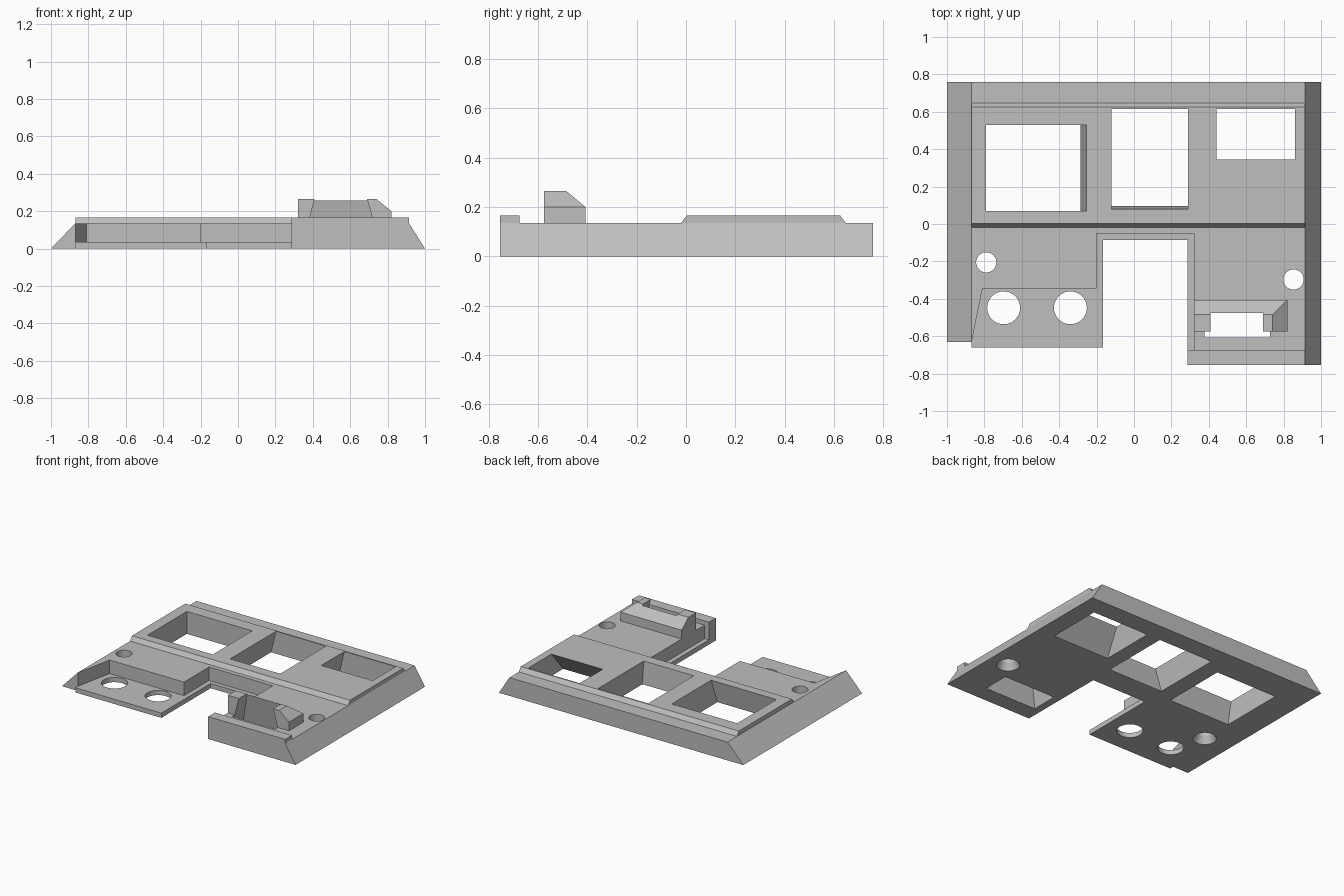
import bpy
import bmesh
from math import cos, sin, tau

cube = bpy.data.objects.get("Cube")
if cube:
    bpy.data.objects.remove(cube, do_unlink=True)

grey = bpy.data.materials.new("plain_grey")
grey.use_nodes = True
colour = (0.52, 0.52, 0.52, 1)
grey.diffuse_color = colour
grey.node_tree.nodes["Principled BSDF"].inputs["Base Color"].default_value = colour


def finish(name, bm):
    bmesh.ops.recalc_face_normals(bm, faces=bm.faces)
    mesh = bpy.data.meshes.new(name)
    bm.to_mesh(mesh)
    bm.free()
    mesh.materials.append(grey)
    obj = bpy.data.objects.new(name, mesh)
    bpy.context.collection.objects.link(obj)
    return obj


def prism(name, outline, low, high, place):
    """Extrude an outline; place maps (a, b, depth) to a position."""
    bm = bmesh.new()
    ends = [[bm.verts.new(place(a, b, d)) for a, b in outline] for d in (low, high)]
    bm.faces.new(ends[0])
    bm.faces.new(ends[1])
    n = len(outline)
    for i in range(n):
        j = (i + 1) % n
        bm.faces.new((ends[0][i], ends[0][j], ends[1][j], ends[1][i]))
    return finish(name, bm)


def along_x(a, b, d):
    return (d, a, b)


def along_y(a, b, d):
    return (a, d, b)


def along_z(a, b, d):
    return (a, b, d)


def loft(name, layers):
    """Stack of rectangles (z, x0, x1, y0, y1) wrapped in a convex skin."""
    bm = bmesh.new()
    for z, x0, x1, y0, y1 in layers:
        for x in (x0, x1):
            for y in (y0, y1):
                bm.verts.new((x, y, z))
    bmesh.ops.convex_hull(bm, input=bm.verts)
    bmesh.ops.dissolve_limit(bm, angle_limit=0.01, verts=bm.verts, edges=bm.edges)
    return finish(name, bm)


def window(name, z, bottom, top):
    """Tapered opening, continued a little past both surfaces."""
    def at(h):
        return [h] + [b + (t - b) * h / z for b, t in zip(bottom, top)]
    return loft(name, [at(-0.02), at(z + 0.02)])


def drill(name, x, y, radius, flare=0):
    """Round hole, optionally countersunk from underneath."""
    rings = [(-0.01, radius + flare), (0.05, radius), (0.3, radius)]
    bm = bmesh.new()
    n = 32
    loops = [[bm.verts.new((x + r * cos(tau * i / n), y + r * sin(tau * i / n), z))
              for i in range(n)] for z, r in rings]
    bm.faces.new(loops[0])
    bm.faces.new(loops[-1])
    for a, b in zip(loops, loops[1:]):
        for i in range(n):
            j = (i + 1) % n
            bm.faces.new((a[i], a[j], b[j], b[i]))
    return finish(name, bm)


def combine(body, tool, operation):
    mod = body.modifiers.new(tool.name, "BOOLEAN")
    mod.operation = operation
    mod.solver = "EXACT"
    mod.object = tool
    bpy.context.view_layer.objects.active = body
    bpy.ops.object.modifier_apply(modifier=mod.name)
    bpy.data.objects.remove(tool, do_unlink=True)


# Plate with sloping left and right edges
plate = prism("base_plate", [(-1, 0), (1, 0), (0.915, 0.135), (-0.87, 0.135)],
              -0.755, 0.758, along_y)

# Front recess and central notch, leaving a thin shelf around them
upper = [(0.285, -1), (0.285, -0.675), (0.32, -0.675), (0.32, -0.052),
         (-0.2, -0.052), (-0.2, -0.345), (-0.81, -0.345), (-0.868, -0.63),
         (-1.1, -0.63), (-1.1, -1)]
lower = [(0.285, -1), (0.285, -0.085), (-0.165, -0.085), (-0.165, -0.66),
         (-0.87, -0.66), (-0.87, -0.63), (-1.1, -0.63), (-1.1, -1)]
combine(plate, prism("recess", upper, 0.035, 0.4, along_z), "DIFFERENCE")
combine(plate, prism("notch", lower, -0.1, 0.4, along_z), "DIFFERENCE")

# Raised panel, front lip and latch housing
panel = [(-0.02, 0.1), (-0.02, 0.135), (0.003, 0.166), (0.625, 0.166),
         (0.648, 0.135), (0.648, 0.1)]
combine(plate, prism("raised_panel", panel, -0.87, 0.915, along_x), "UNION")
combine(plate, loft("front_lip", [(0.1, 0.285, 0.915, -0.755, -0.675),
                                  (0.166, 0.285, 0.915, -0.755, -0.675)]), "UNION")
combine(plate, loft("latch_housing", [(0.1, 0.32, 0.82, -0.575, -0.407),
                                      (0.2, 0.32, 0.82, -0.575, -0.407),
                                      (0.265, 0.32, 0.74, -0.575, -0.485)]), "UNION")

# Three windows and the latch slot
openings = [
    window("right_window", 0.166, (-0.79, -0.285, 0.04, 0.53), (-0.79, -0.255, 0.07, 0.53)),
    window("middle_window", 0.166, (-0.16, 0.29, 0.095, 0.615), (-0.12, 0.29, 0.08, 0.615)),
    window("left_window", 0.166, (0.4, 0.865, 0.2, 0.615), (0.44, 0.86, 0.345, 0.615)),
    window("latch_slot", 0.265, (0.34, 0.765, -0.63, -0.43), (0.41, 0.69, -0.585, -0.477)),
]

# Screw holes and the two large holes in the shelf
openings += [drill("right_screw_hole", -0.79, -0.205, 0.054, 0.03),
             drill("left_screw_hole", 0.853, -0.297, 0.054, 0.03),
             drill("outer_shelf_hole", -0.697, -0.448, 0.088),
             drill("inner_shelf_hole", -0.34, -0.448, 0.088)]
for opening in openings:
    combine(plate, opening, "DIFFERENCE")

for polygon in plate.data.polygons:
    polygon.use_smooth = False
    polygon.material_index = 0
